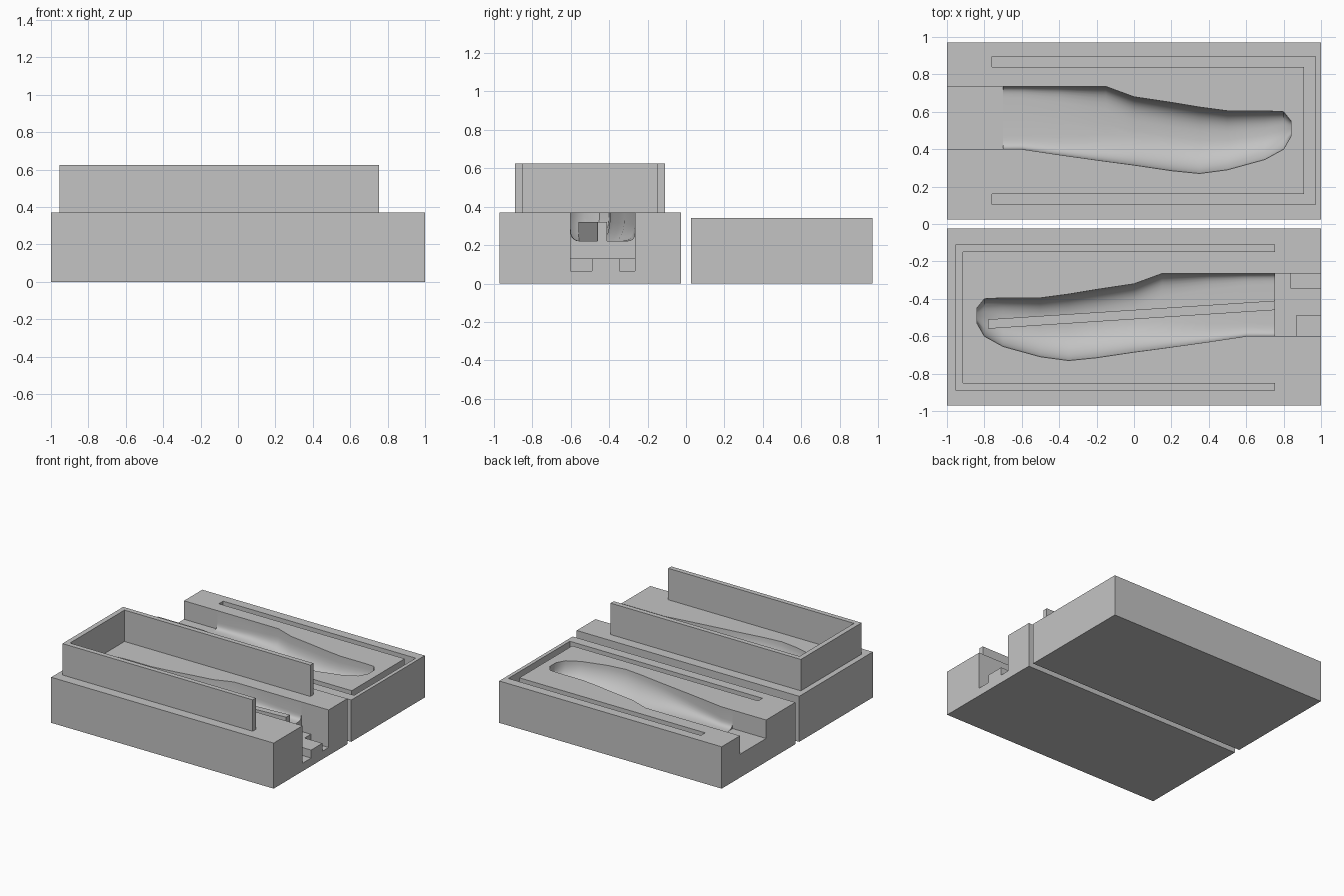
import bpy, bmesh, math
from mathutils import Vector

cube = bpy.data.objects.get("Cube")
if cube:
    bpy.data.objects.remove(cube, do_unlink=True)

grey = bpy.data.materials.new("plain grey")
grey.use_nodes = True
colour = (0.55, 0.55, 0.55, 1)
grey.diffuse_color = colour
grey.node_tree.nodes["Principled BSDF"].inputs["Base Color"].default_value = colour


def finish(name, bm):
    bmesh.ops.recalc_face_normals(bm, faces=bm.faces)
    mesh = bpy.data.meshes.new(name)
    bm.to_mesh(mesh)
    bm.free()
    mesh.materials.append(grey)
    obj = bpy.data.objects.new(name, mesh)
    bpy.context.collection.objects.link(obj)
    return obj


def prism(name, outline, low, high):
    """Extrude a flat outline between two heights."""
    bm = bmesh.new()
    face = bm.faces.new([bm.verts.new((x, y, low)) for x, y in outline])
    made = bmesh.ops.extrude_face_region(bm, geom=[face])["geom"]
    moved = [v for v in made if isinstance(v, bmesh.types.BMVert)]
    bmesh.ops.translate(bm, verts=moved, vec=(0, 0, high - low))
    return finish(name, bm)


def box(name, x0, x1, y0, y1, low, high):
    return prism(name, [(x0, y0), (x1, y0), (x1, y1), (x0, y1)], low, high)


def u_outline(end, side, out_low, out_high, thick, thick_end):
    """U-shaped outline, closed at x = end and open at x = side."""
    inner = end - math.copysign(thick_end, end)
    return [(side, out_low), (end, out_low), (end, out_high), (side, out_high),
            (side, out_high - thick), (inner, out_high - thick),
            (inner, out_low + thick), (side, out_low + thick)]


# Hollow stations: x, upper y, lower y, depth, squareness
STATIONS = [
    (-.78, .735, .40, .15, 8), (-.6, .735, .40, .15, 7),
    (-.4, .735, .37, .15, 5), (-.15, .735, .335, .16, 3),
    (0, .68, .315, .18, 2.2), (.2, .65, .285, .19, 2),
    (.35, .625, .27, .19, 2), (.5, .605, .29, .18, 2),
    (.7, .605, .345, .15, 2), (.8, .60, .40, .12, 2.2),
    (.84, .55, .47, .08, 2.5),
]


def hollow(name, top, flip, shift):
    """Loft the body-shaped cutter that sinks below the parting face."""
    bm = bmesh.new()
    rings = []
    steps = 20
    for x, high, low, depth, power in STATIONS:
        mid, half = (high + low) / 2, (high - low) / 2
        ring = [(high, top + .05)]
        for i in range(steps + 1):
            a = math.pi * i / steps
            c, s = math.cos(a), math.sin(a)
            p = power + 1 if c > 0 else power
            y = mid + half * math.copysign(abs(c) ** (2 / p), c)
            ring.append((y, top - depth * max(s, 0) ** (2 / p)))
        ring.append((low, top + .05))
        rings.append([bm.verts.new((x * flip, y + shift, z)) for y, z in ring])
    for a, b in zip(rings, rings[1:]):
        for i in range(len(a)):
            j = (i + 1) % len(a)
            bm.faces.new((a[i], a[j], b[j], b[i]))
    bm.faces.new(rings[0])
    bm.faces.new(rings[-1])
    return finish(name, bm)


def carve(block, cutters):
    """Subtract every cutter, then remove it."""
    bpy.context.view_layer.objects.active = block
    for cutter in cutters:
        mod = block.modifiers.new("cut", "BOOLEAN")
        mod.operation, mod.solver, mod.object = "DIFFERENCE", "EXACT", cutter
        bpy.ops.object.modifier_apply(modifier=mod.name)
        bpy.data.objects.remove(cutter, do_unlink=True)
    bpy.ops.object.select_all(action="DESELECT")
    block.select_set(True)
    bpy.ops.object.shade_smooth_by_angle(angle=math.radians(35))


# Front mould half with its stepped open end
FRONT_TOP, BACK_TOP = .37, .34
front = box("front_mould_block", -1, 1, -.97, -.025, 0, FRONT_TOP)
carve(front, [
    hollow("front_hollow_cutter", FRONT_TOP, -1, -1),
    box("front_channel_cutter", .755, 1.1, -.60, -.265, .13, .5),
    box("lower_slot_cutter", .87, 1.1, -.60, -.49, .065, .2),
    box("upper_slot_cutter", .84, 1.1, -.345, -.265, .065, .2),
])

# Raised locating wall and the slanted rib inside the hollow
prism("locating_wall", u_outline(-.955, .755, -.89, -.11, .04, .04), FRONT_TOP, .625)
prism("hollow_rib", [(.755, -.46), (.755, -.41), (-.78, -.51), (-.78, -.56)], .1, .32)

# Back mould half with the matching slot
back = box("back_mould_block", -1, 1, .025, .97, 0, BACK_TOP)
carve(back, [
    hollow("back_hollow_cutter", BACK_TOP, 1, 0),
    box("back_channel_cutter", -1.1, -.7, .40, .735, .19, .5),
    prism("wall_slot_cutter", u_outline(.97, -.76, .105, .895, .055, .06), .08, .5),
])
